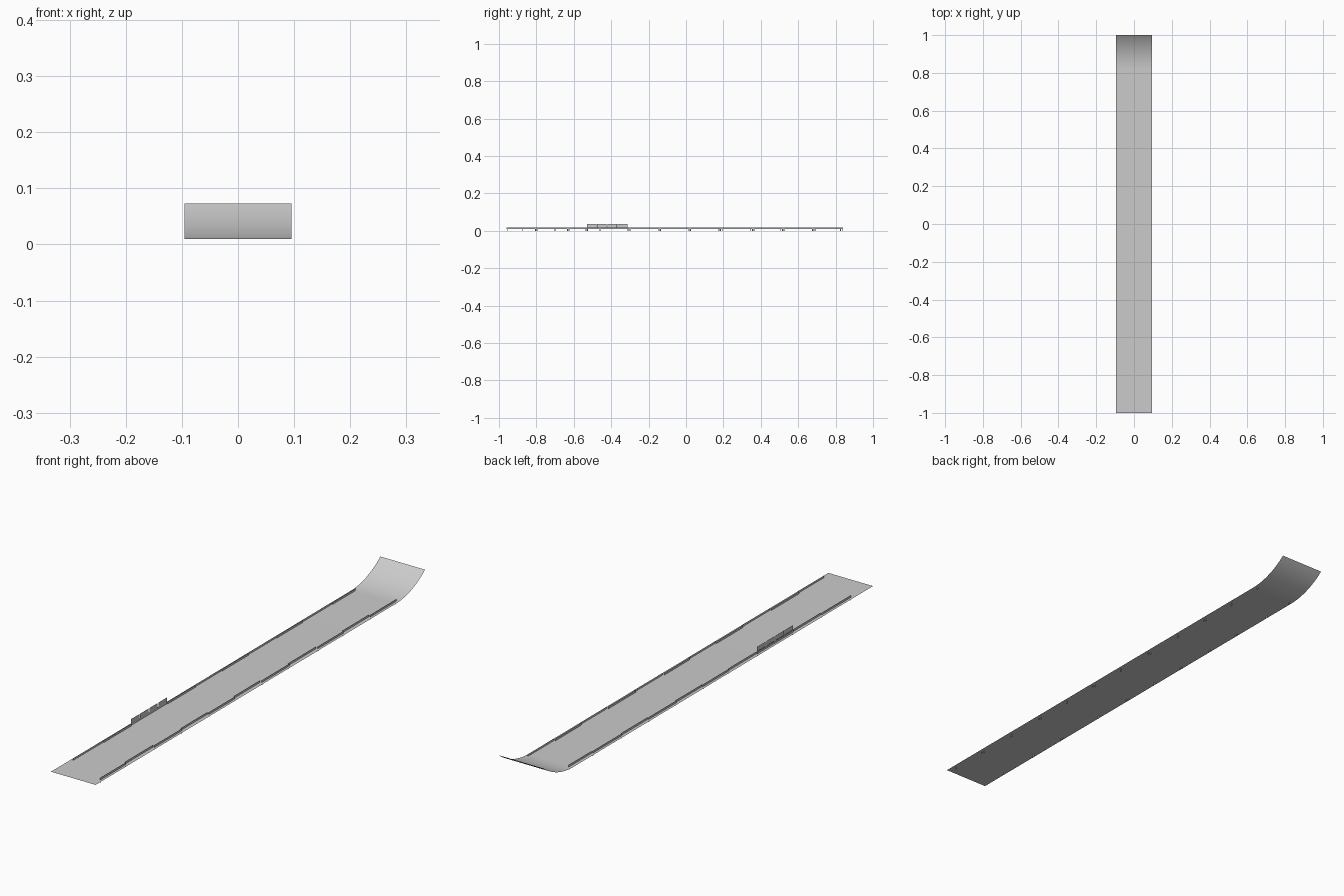
import bpy
import math

if "Cube" in bpy.data.objects:
    bpy.data.objects.remove(bpy.data.objects["Cube"])

HALF_W, BASE_Z = 0.095, 0.010


def mesh_object(name, verts, faces):
    mesh = bpy.data.meshes.new(name)
    mesh.from_pydata(verts, [], faces)
    mesh.update()
    obj = bpy.data.objects.new(name, mesh)
    bpy.context.collection.objects.link(obj)
    return obj


def upright_strips(name, strips):
    """Thin vertical sheets, each given as (x, y0, y1, z0, z1)."""
    verts, faces = [], []
    for x, y0, y1, z0, z1 in strips:
        n = len(verts)
        verts += [(x, y0, z0), (x, y1, z0), (x, y1, z1), (x, y0, z1)]
        faces.append((n, n + 1, n + 2, n + 3))
    return mesh_object(name, verts, faces)


# Long flat deck, curling up at the back
start_y, rise = 0.82, 0.063
run = 1 - start_y
radius = (run ** 2 + rise ** 2) / (2 * rise)
sweep = math.asin(run / radius)
profile = [(-1.0, BASE_Z)]
for i in range(17):
    a = sweep * i / 16
    profile.append((start_y + radius * math.sin(a), BASE_Z + radius * (1 - math.cos(a))))
verts = [(x, y, z) for y, z in profile for x in (-HALF_W, HALF_W)]
faces = [(2 * i, 2 * i + 1, 2 * i + 3, 2 * i + 2) for i in range(len(profile) - 1)]
deck = mesh_object("deck", verts, faces)
for p in deck.data.polygons:
    p.use_smooth = True

# Low side rails made of short, slightly staggered strips
left_y = [-0.88, -0.70, -0.53, -0.31, -0.14, 0.02, 0.18, 0.35, 0.51, 0.69, 0.83]
right_y = [-0.96, -0.80, -0.63, -0.46, -0.30, -0.14, 0.02, 0.19, 0.36, 0.52, 0.68, 0.84]
for name, joints, xs in (("left_rail", left_y, (-0.085, -0.082)),
                         ("right_rail", right_y, (0.085, 0.080))):
    strips = []
    for i, (y0, y1) in enumerate(zip(joints, joints[1:])):
        x = xs[i % 2]
        strips.append((x, y0, y1, BASE_Z, 0.018))
        # small pegs passing down through the deck
        for y in (y0 + 0.002, y1 - 0.006):
            strips.append((x, y, y + 0.004, 0.0, BASE_Z))
    upright_strips(name, strips)

# Row of taller panels on the left rail
upright_strips("left_panels", [(-0.083, -0.53 + 0.055 * i, -0.53 + 0.055 * i + 0.051, 0.018, 0.036)
                               for i in range(4)])
